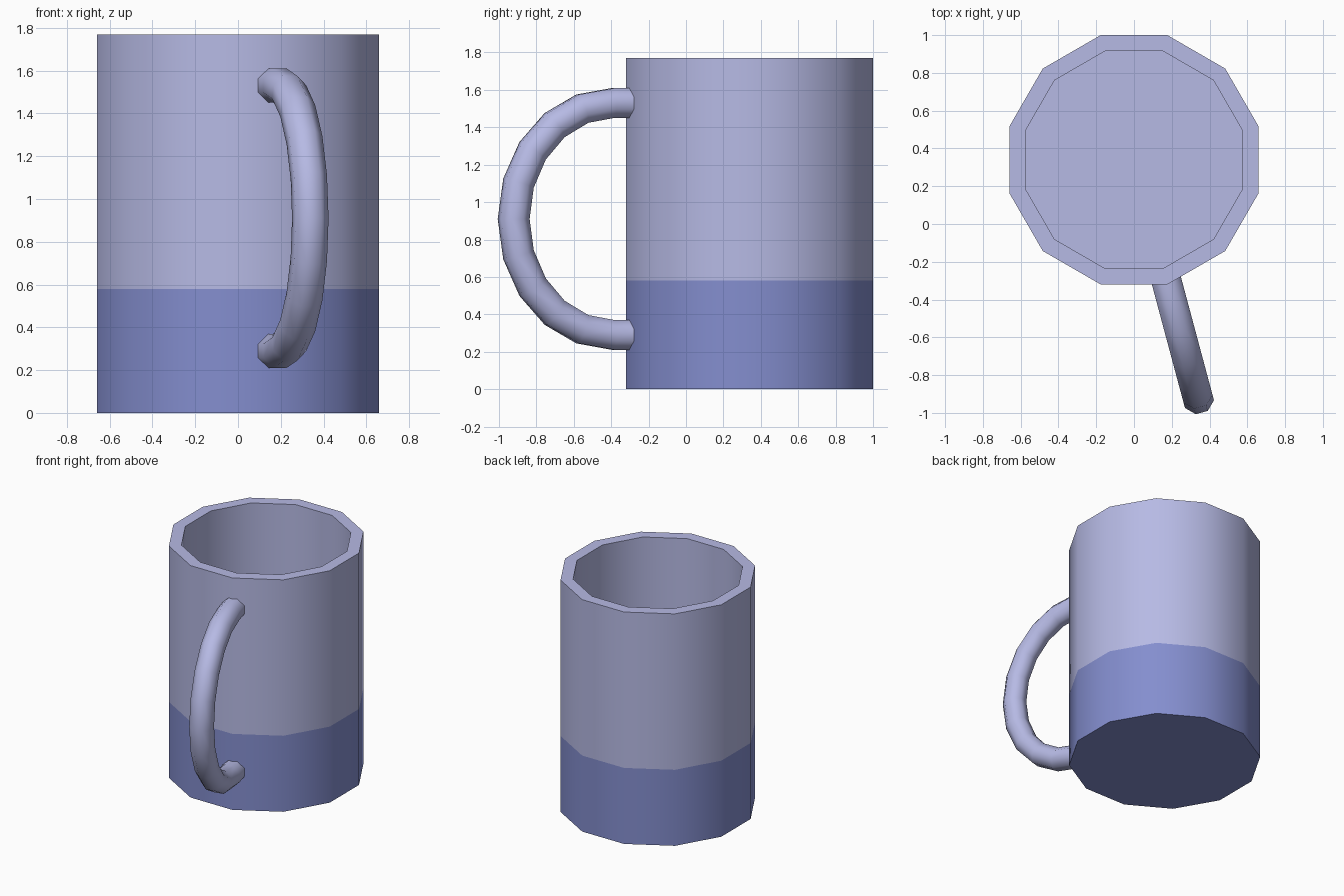
import bpy, bmesh, math
from mathutils import Vector

if "Cube" in bpy.data.objects:
    bpy.data.objects.remove(bpy.data.objects["Cube"])

AXIS_Y = 0.34                      # mug axis sits behind the origin
SIDES = 12


def material(name, rgb):
    m = bpy.data.materials.new(name)
    m.diffuse_color = (*rgb, 1.0)
    m.use_nodes = True
    m.node_tree.nodes["Principled BSDF"].inputs["Base Color"].default_value = m.diffuse_color
    return m


pale = material("pale_lavender", (0.47, 0.49, 0.78))
blue = material("dusty_blue", (0.23, 0.27, 0.62))


def bridge(bm, a, b, mat=0):
    n = len(a)
    for i in range(n):
        f = bm.faces.new((a[i], a[(i + 1) % n], b[(i + 1) % n], b[i]))
        f.material_index = mat


def finish(bm, name, mats):
    bmesh.ops.recalc_face_normals(bm, faces=bm.faces[:])
    mesh = bpy.data.meshes.new(name)
    bm.to_mesh(mesh)
    bm.free()
    for m in mats:
        mesh.materials.append(m)
    ob = bpy.data.objects.new(name, mesh)
    bpy.context.collection.objects.link(ob)
    bpy.ops.object.select_all(action='DESELECT')
    ob.select_set(True)
    bpy.context.view_layer.objects.active = ob
    bpy.ops.object.shade_smooth_by_angle(angle=math.radians(50))
    return ob


# Cup: (radius, height) profile turned through twelve sides, lower band blue
profile = [(0.683, 0.0), (0.683, 0.58), (0.683, 1.77), (0.595, 1.77), (0.595, 0.09)]
bm = bmesh.new()
rings = []
for r, z in profile:
    angles = [math.radians(15 + 360 / SIDES * i) for i in range(SIDES)]
    rings.append([bm.verts.new((r * math.cos(a), AXIS_Y + r * math.sin(a), z)) for a in angles])
for i in range(len(rings) - 1):
    bridge(bm, rings[i], rings[i + 1], 1 if i == 0 else 0)
bm.faces.new(rings[0]).material_index = 1      # underside
bm.faces.new(rings[-1])                        # inner floor
finish(bm, "cup", [pale, blue])

# Handle: eight-sided tube along a half ellipse, radial at one cup corner
out = Vector((math.sin(math.radians(15)), -math.cos(math.radians(15)), 0))
side = Vector((-out.y, out.x, 0))
up = Vector((0, 0, 1))
origin = Vector((0, AXIS_Y, 0))
path = [(0.64, 1.53, 90)]
for i in range(11):
    t = 90 - 18 * i
    path.append((0.756 + 0.55 * math.cos(math.radians(t)),
                 0.91 + 0.62 * math.sin(math.radians(t)), t))
path.append((0.64, 0.29, -90))

bm = bmesh.new()
rings = []
for r, z, t in path:
    t = math.radians(t)
    normal = out * math.cos(t) + up * math.sin(t)
    centre = origin + out * r + up * z
    ring = []
    for k in range(8):
        a = math.radians(22.5 + 45 * k)
        ring.append(bm.verts.new(centre + 0.086 * (normal * math.cos(a) + side * math.sin(a))))
    rings.append(ring)
for a, b in zip(rings, rings[1:]):
    bridge(bm, a, b)
bm.faces.new(rings[0])
bm.faces.new(rings[-1])
finish(bm, "handle", [pale])
